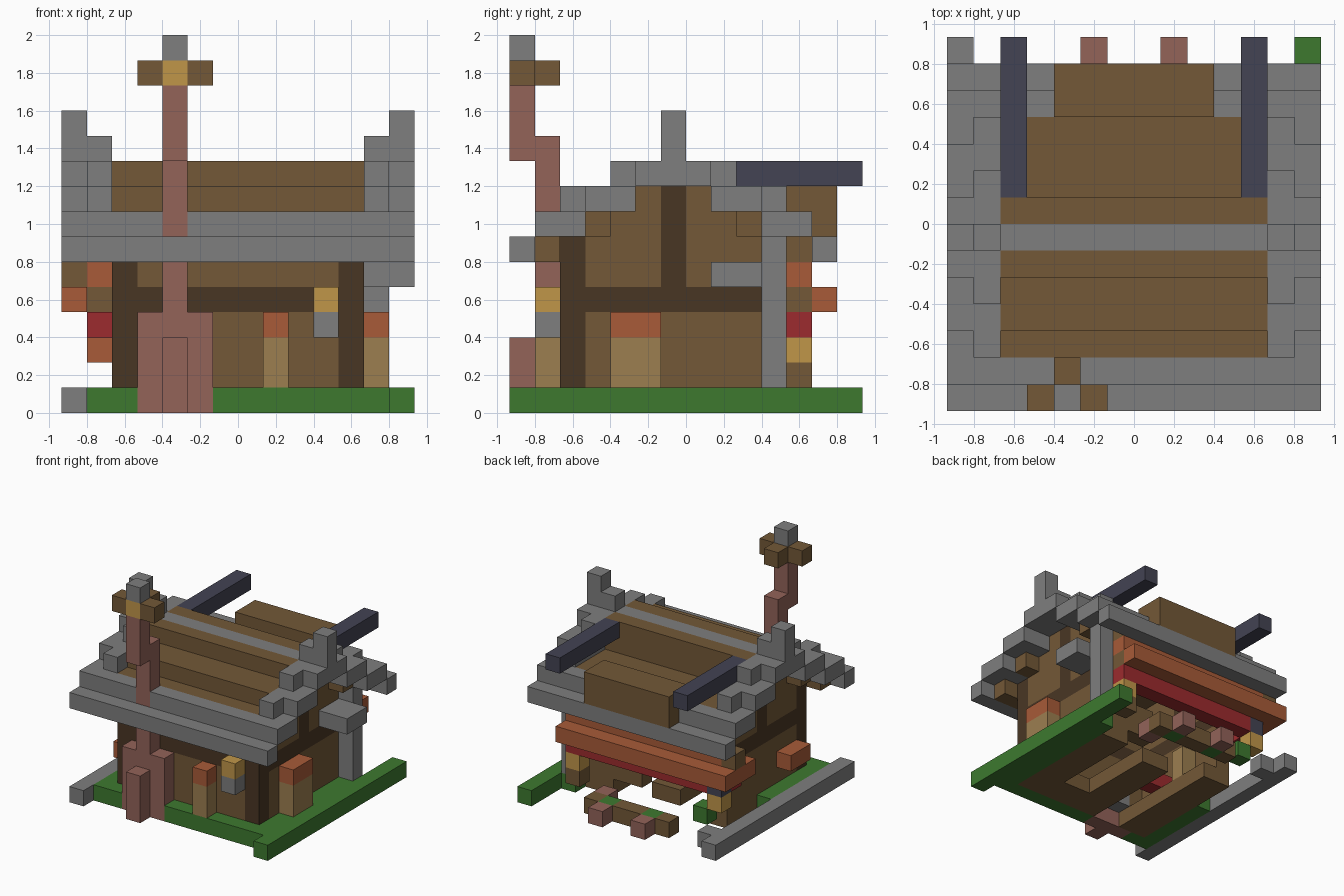
import bpy, bmesh
from mathutils import Vector

if "Cube" in bpy.data.objects:
    bpy.data.objects.remove(bpy.data.objects["Cube"])

UNIT = 2 / 15          # one block edge
HALF = 7               # blocks from the centre to the edge
LAST = 13

PALETTE = {"stone grey": (126, 126, 126), "timber brown": (115, 88, 55),
           "dark timber": (73, 54, 36), "clay pink": (147, 99, 89),
           "grass green": (61, 121, 47), "tan": (156, 126, 80),
           "gold": (192, 150, 73), "rust orange": (168, 91, 56),
           "red": (156, 43, 46), "slate navy": (67, 67, 83)}
GREY, BROWN, DARK, PINK, GREEN, TAN, GOLD, ORANGE, RED, NAVY = PALETTE


def linear(v):
    v /= 255
    return v / 12.92 if v <= 0.04045 else ((v + 0.055) / 1.055) ** 2.4


materials = {}
for label, rgb in PALETTE.items():
    mat = bpy.data.materials.new(label)
    mat.use_nodes = True
    colour = (*map(linear, rgb), 1)
    mat.diffuse_color = colour
    mat.node_tree.nodes["Principled BSDF"].inputs["Base Color"].default_value = colour
    materials[label] = mat

blocks = {}            # cell -> (part, colour); later parts replace earlier ones


def span(v):
    return range(v[0], v[1] + 1) if isinstance(v, tuple) else (v,)


def fill(part, colour, x, y, z, mirror=False):
    for i in span(x):
        for j in span(y):
            for k in span(z):
                blocks[i, j, k] = (part, colour)
                if mirror:
                    blocks[LAST - i, j, k] = (part, colour)


ALL = (0, LAST)
HOUSE = (2, 11)

# Ground frame
fill("lawn", GREEN, (1, 12), 1, 0)
fill("lawn", GREEN, 12, (1, 10), 0)
fill("lawn", GREEN, 1, (1, 6), 0)
fill("lawn", GREEN, LAST, ALL, 0)
fill("stone_curb", GREY, 0, ALL, 0)
fill("stone_curb", GREY, 1, 12, 0)

# Open floor frame with a gap under the hearth
fill("floor_frame", BROWN, (2, 3), (2, 3), 0)
fill("floor_frame", BROWN, (6, 11), (2, 3), 0)
fill("floor_frame", BROWN, (2, 3), (2, 9), 0, True)
fill("floor_frame", BROWN, (6, 7), (4, 8), 0)

# Walls with gables, beams and posts
fill("front_wall", BROWN, HOUSE, 2, (1, 6))
fill("side_wall", BROWN, 2, (2, 9), (1, 6), True)
fill("side_wall", BROWN, 2, (3, 9), 7, True)
fill("side_wall", BROWN, 2, (5, 7), 8, True)
fill("back_wall", BROWN, HOUSE, 10, (4, 6))
fill("back_partition", BROWN, (8, 10), 9, (1, 2))
fill("beam", DARK, HOUSE, 2, 4)
fill("beam", DARK, 2, (2, 9), 4, True)
fill("corner_post", DARK, 2, 2, (1, 6), True)
fill("gable_post", DARK, 2, 6, (5, 8), True)
fill("eave_support", BROWN, (1, 12), 1, 6)
fill("eave_support", BROWN, HOUSE, 11, 6)
for y in (3, 9):
    fill("gable_support", BROWN, 1, y, 7, True)
fill("rear_stone_post", GREY, 12, 10, (1, 7))
fill("stone_bracket", GREY, (12, LAST), (8, 9), 5)

# Stepped roof
fill("front_eave", GREY, ALL, 0, 6)
fill("front_eave", GREY, ALL, 1, 7)
fill("back_eave", GREY, ALL, 12, 6)
fill("back_eave", GREY, ALL, 11, 7)
fill("roof_step", BROWN, HOUSE, 2, 7)
fill("roof_step", BROWN, HOUSE, (3, 4), 8)
fill("roof_step", BROWN, HOUSE, (5, 7), 9)
fill("roof_step", BROWN, (3, 10), 7, 8)
fill("roof_step", BROWN, HOUSE, (8, 10), 7)
fill("ridge", GREY, HOUSE, 6, 9)
fill("rear_dormer", BROWN, (4, 9), (11, 12), (7, 8))
fill("roof_rafter", NAVY, 2, (8, LAST), 9, True)

# Stone gable rims: outer row, then the inner row with raised blocks
for x, row in ((0, ((1, 2, 7), (3, 4, 8), (5, 7, 9), (8, 9, 8), (10, 11, 7))),
               (1, ((1, 2, 7), (2, 4, 8), (4, 8, 9), (8, 10, 8), (10, 11, 7)))):
    for start, end, z in row:
        fill("gable_rim", GREY, x, (start, end), z, True)
fill("gable_finial", GREY, 0, 6, (10, 11), True)
fill("gable_finial", GREY, 1, 6, 10, True)

# Chimney with a hearth and a cross-shaped cap
fill("hearth", GREY, (4, 5), 2, 1)
fill("chimney", PINK, (3, 5), 1, (0, 3))
fill("chimney", PINK, 4, 0, (0, 2))
fill("chimney", PINK, 4, 1, (4, 10))
fill("chimney", PINK, 4, 0, (10, 12))
fill("chimney_cap", BROWN, (3, 5), 0, 13)
fill("chimney_cap", BROWN, 4, 1, 13)
fill("chimney_light", GOLD, 4, 0, 13)
fill("chimney_top", GREY, 4, 0, 14)

# Front and side details
fill("front_pillar", TAN, 8, 1, (1, 2))
fill("front_pillar_cap", ORANGE, 8, 1, 3)
fill("lantern_base", GREY, 10, 1, 3)
fill("lantern", GOLD, 10, 1, 4)
fill("side_buttress", TAN, 12, (4, 5), (1, 2))
fill("side_buttress_cap", ORANGE, 12, (4, 5), 3)
fill("window_box", ORANGE, 1, (3, 4), 2)

# Rear awning
fill("awning", ORANGE, (1, 11), 11, 5)
fill("awning", BROWN, (1, 11), 11, 4)
fill("awning", ORANGE, (0, 11), 12, 4)
fill("awning", ORANGE, 0, (10, 11), 4)
fill("awning_end", BROWN, 0, 11, 5)
fill("awning_trim", RED, HOUSE, 11, 3)
fill("awning_trim", RED, 1, 10, 3)

# Rear porch and things inside
fill("porch_post", BROWN, 11, 11, 1)
fill("porch_post", GOLD, 11, 11, 2)
fill("porch_planter", GREEN, 2, 11, 1)
fill("porch_lamp", GOLD, 1, 11, 2)
fill("porch_lamp_cap", NAVY, 1, 11, 3)
fill("porch_step", BROWN, (4, 9), 12, 0)
for x in (5, 8):
    fill("porch_step", GREEN, x, 12, 0)
    fill("porch_stone", PINK, x, LAST, 0)
fill("porch_stone", PINK, 9, 11, 0)
fill("inner_pillar", TAN, 3, 7, (1, 2))
fill("inner_chest", RED, (3, 4), 5, 1)

# Turn the cells of each part into a mesh with only the outside faces
DIRECTIONS = [Vector(d) for d in ((1, 0, 0), (0, 1, 0), (0, 0, 1))]
for part in dict.fromkeys(p for p, _ in blocks.values()):
    cells = {c: col for c, (p, col) in blocks.items() if p == part}
    colours = list(dict.fromkeys(cells.values()))
    bm = bmesh.new()
    for cell, col in cells.items():
        centre = Vector(cell) + Vector((0.5, 0.5, 0.5)) - Vector((HALF, HALF, 0))
        for a, axis in enumerate(DIRECTIONS):
            u, v = DIRECTIONS[(a + 1) % 3] / 2, DIRECTIONS[(a + 2) % 3] / 2
            for side in (1, -1):
                if tuple(int(n) for n in Vector(cell) + axis * side) in blocks:
                    continue
                mid = centre + axis * side / 2
                ring = [mid - u - v, mid + u - v, mid + u + v, mid - u + v][::side]
                face = bm.faces.new([bm.verts.new(p * UNIT) for p in ring])
                face.material_index = colours.index(col)
    bmesh.ops.remove_doubles(bm, verts=bm.verts, dist=UNIT / 100)
    mesh = bpy.data.meshes.new(part)
    bm.to_mesh(mesh)
    bm.free()
    for col in colours:
        mesh.materials.append(materials[col])
    bpy.context.collection.objects.link(bpy.data.objects.new(part, mesh))
